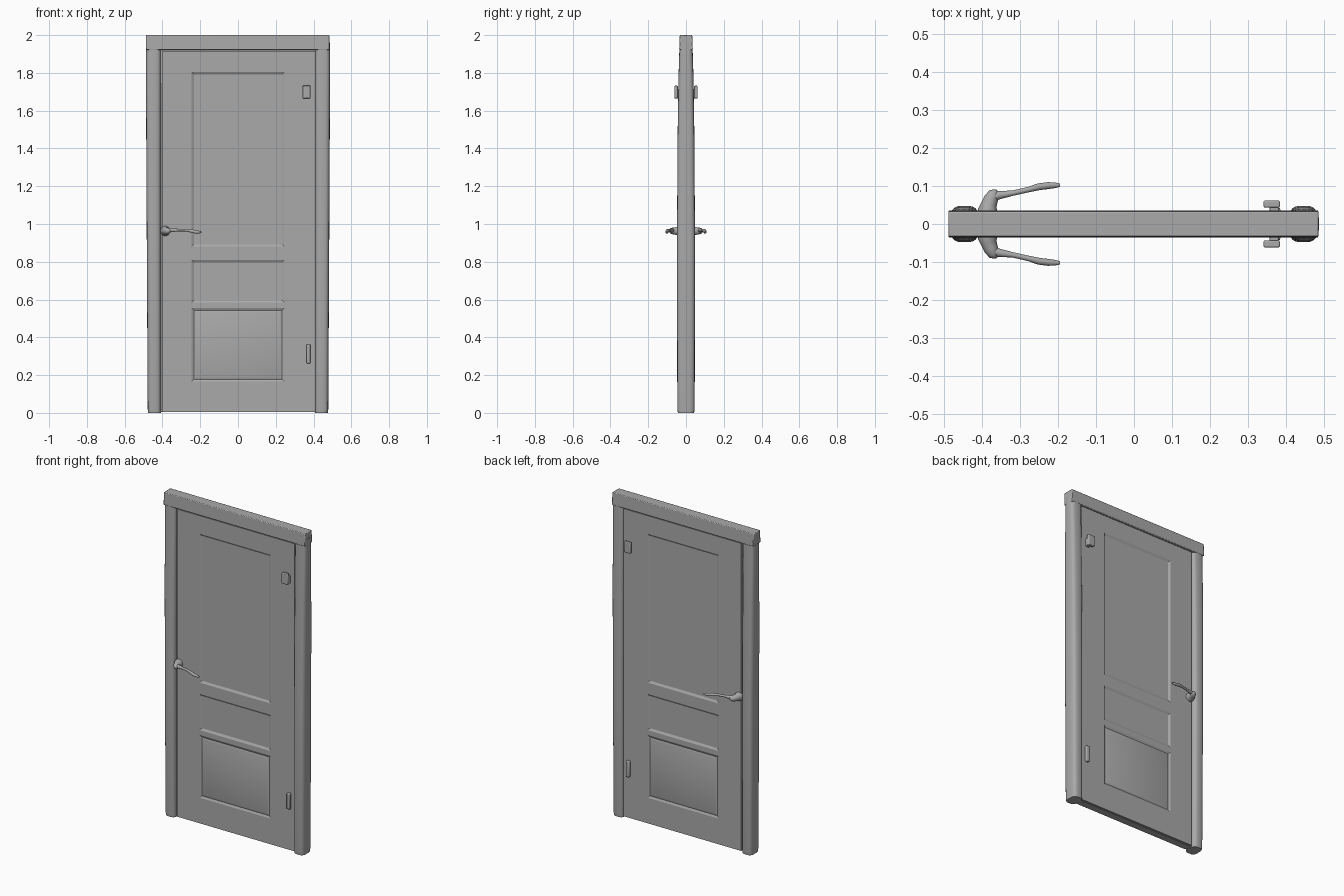
import bpy, bmesh, math
from mathutils import Vector

if "Cube" in bpy.data.objects:
    bpy.data.objects.remove(bpy.data.objects["Cube"], do_unlink=True)

grey = bpy.data.materials.new("plain grey")
grey.use_nodes = True
grey.diffuse_color = (0.4, 0.4, 0.4, 1)
grey.node_tree.nodes["Principled BSDF"].inputs["Base Color"].default_value = (0.4, 0.4, 0.4, 1)


def finish(bm, name, bevel=0, angle=35):
    """Turn a bmesh into a shaded object."""
    bmesh.ops.recalc_face_normals(bm, faces=bm.faces)
    mesh = bpy.data.meshes.new(name)
    bm.to_mesh(mesh)
    bm.free()
    obj = bpy.data.objects.new(name, mesh)
    bpy.context.collection.objects.link(obj)
    mesh.materials.append(grey)
    bpy.ops.object.select_all(action="DESELECT")
    obj.select_set(True)
    bpy.context.view_layer.objects.active = obj
    bpy.ops.object.shade_smooth_by_angle(angle=math.radians(angle))
    if bevel:
        mod = obj.modifiers.new("soft edges", "BEVEL")
        mod.width, mod.segments = bevel, 2
    return obj


def loft(name, rings, angle=35):
    """Skin a row of closed rings and cap both ends."""
    bm = bmesh.new()
    rows = [[bm.verts.new(p) for p in ring] for ring in rings]
    n = len(rows[0])
    for a, b in zip(rows, rows[1:]):
        for i in range(n):
            j = (i + 1) % n
            bm.faces.new((a[i], a[j], b[j], b[i]))
    bm.faces.new(rows[0])
    bm.faces.new(rows[-1])
    return finish(bm, name, angle=angle)


def box(name, lo, hi, bevel=0.0):
    bm = bmesh.new()
    bmesh.ops.create_cube(bm, size=1)
    for v in bm.verts:
        v.co = [l + (c + 0.5) * (h - l) for c, l, h in zip(v.co, lo, hi)]
    return finish(bm, name, bevel)


def rounded_ring(cx, rx, ry, z, power=0.6, n=28):
    """Horizontal rounded rectangle."""
    ring = []
    for i in range(n):
        t = math.tau * i / n
        c, s = math.cos(t), math.sin(t)
        ring.append((cx + rx * math.copysign(abs(c) ** power, c),
                     ry * math.copysign(abs(s) ** power, s), z))
    return ring


def tube(name, path):
    """Round tube through (x, y, z, radius) points."""
    pts = [Vector(p[:3]) for p in path]
    rings = []
    for i, p in enumerate(pts):
        d = (pts[min(i + 1, len(pts) - 1)] - pts[max(i - 1, 0)]).normalized()
        u = d.cross(Vector((0, 0, 1))).normalized()
        w = u.cross(d)
        rings.append([p + path[i][3] * (u * math.cos(math.tau * k / 14) + w * math.sin(math.tau * k / 14))
                      for k in range(14)])
    return loft(name, rings, 60)


# Frame posts, thinning toward the top
for name, side in (("left_post", 1), ("right_post", -1)):
    rings = []
    for z, outer, depth in ((0, 0.476, 0.043), (0.02, 0.478, 0.046), (0.9, 0.483, 0.048),
                            (1.5, 0.486, 0.044), (1.8, 0.487, 0.039), (1.96, 0.487, 0.034)):
        cx = side * (outer + 0.408) / 2
        rings.append(rounded_ring(cx, (outer - 0.408) / 2, depth, z))
    loft(name, rings)

# Frame head
head = box("frame_head", (-0.488, -0.036, 1.922), (0.485, 0.036, 2.0), 0.004)
for v in head.data.vertices:
    if v.co.z > 1.95:
        v.co.y *= 0.92

# Recessed jamb core behind the gaps around the leaf
box("jamb_core", (-0.43, -0.018, 0.004), (0.43, 0.018, 1.94))

# Door leaf with panels on both faces
xs = (-0.4, -0.245, 0.245, 0.41)
zs = (0.006, 0.165, 0.555, 0.585, 0.81, 0.88, 1.805, 1.917)
bm = bmesh.new()
bmesh.ops.create_cube(bm, size=1)
for v in bm.verts:
    v.co = (xs[-1] if v.co.x > 0 else xs[0], v.co.y * 0.058, zs[-1] if v.co.z > 0 else zs[0])
cuts = [((x, 0, 0), (1, 0, 0)) for x in xs[1:-1]] + [((0, 0, z), (0, 0, 1)) for z in zs[1:-1]]
for co, normal in cuts:
    bmesh.ops.bisect_plane(bm, geom=bm.verts[:] + bm.edges[:] + bm.faces[:],
                           plane_co=co, plane_no=normal)


def cells(low, high):
    return [f for f in bm.faces if abs(f.normal.y) > 0.9
            and abs(f.calc_center_median().x) < 0.1
            and low < f.calc_center_median().z < high]


upper, middle, lower = cells(0.9, 1.8), cells(0.6, 0.8), cells(0.2, 0.55)
bmesh.ops.inset_individual(bm, faces=upper + middle, thickness=0.018, depth=-0.007)
bmesh.ops.inset_individual(bm, faces=lower, thickness=0.018, depth=-0.006)
bmesh.ops.inset_individual(bm, faces=lower, thickness=0.016, depth=0.004)
finish(bm, "door_leaf", angle=20)

# Hinges and lever handles, front and back
for where, s in (("front", -1), ("back", 1)):
    box(where + "_upper_hinge_stem", (0.357, min(s * .02, s * .05), 1.665),
        (0.38, max(s * .02, s * .05), 1.715), 0.003)
    box(where + "_upper_hinge_head", (0.341, min(s * .043, s * .062), 1.665),
        (0.384, max(s * .043, s * .062), 1.732), 0.004)
    box(where + "_lower_hinge", (0.362, min(s * .02, s * .043), 0.262),
        (0.385, max(s * .02, s * .043), 0.362), 0.005)
    tube(where + "_handle_neck", [(-0.385, s * .02, .963, .026), (-0.385, s * .036, .963, .026),
                                  (-0.382, s * .05, .963, .021), (-0.376, s * .066, .963, .019),
                                  (-0.368, s * .08, .964, .015), (-0.36, s * .087, .965, .006)])
    tube(where + "_handle_lever", [(-0.38, s * .068, .965, .012), (-0.355, s * .076, .967, .011),
                                   (-0.32, s * .081, .968, .007), (-0.28, s * .09, .968, .007),
                                   (-0.25, s * .098, .964, .009), (-0.225, s * .101, .958, .009),
                                   (-0.205, s * .102, .957, .007), (-0.194, s * .102, .957, .004)])
